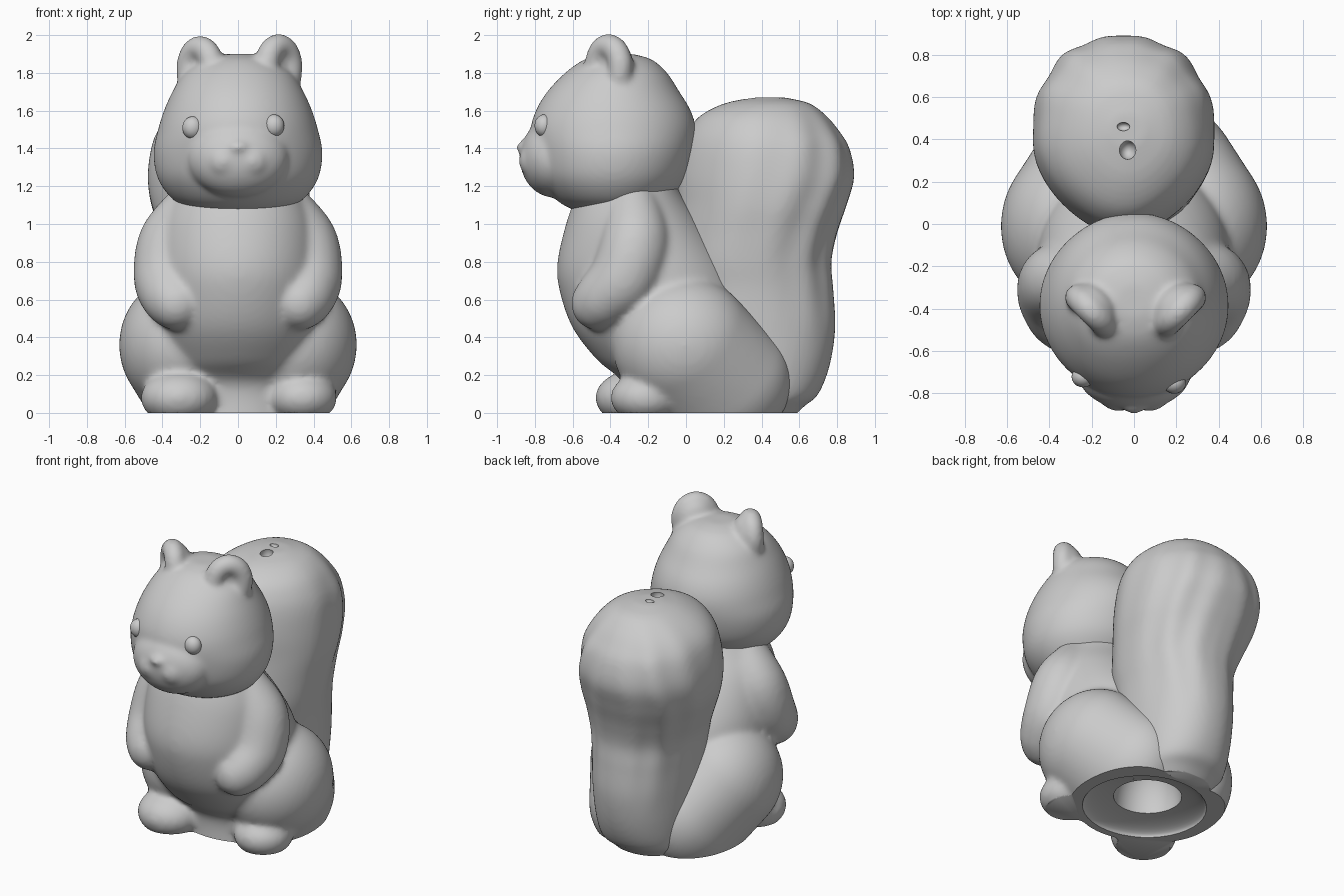
import bpy, bmesh
from math import sin, cos, pi, radians
from mathutils import Matrix

if "Cube" in bpy.data.objects:
    bpy.data.objects.remove(bpy.data.objects["Cube"])


def spline(pts, steps=5):
    """Catmull-Rom interpolation of equal-length tuples."""
    out = []
    for i in range(len(pts) - 1):
        a, b, c, d = (pts[max(i - 1, 0)], pts[i], pts[i + 1], pts[min(i + 2, len(pts) - 1)])
        for s in range(steps):
            t = s / steps
            out.append([0.5 * (2 * q + (r - p) * t + (2 * p - 5 * q + 4 * r - w) * t * t
                               + (3 * q - p - 3 * r + w) * t ** 3)
                        for p, q, r, w in zip(a, b, c, d)])
    return out + [list(pts[-1])]


def loft(bm, rings, power=2.0, wave=None, taper=0.0, n=96):
    """Stack of rounded rings (z, cx, cy, rx, ry); taper narrows the front."""
    loops = []
    for z, cx, cy, rx, ry in spline(rings):
        loop = []
        for k in range(n):
            a = 2 * pi * k / n
            c, s = cos(a), sin(a)
            f = 1 + (wave(a, z) if wave else 0)
            x = abs(c) ** (2 / power) * (1 if c > 0 else -1) * rx * f
            y = abs(s) ** (2 / power) * (1 if s > 0 else -1) * ry * f
            if s < 0:
                x *= 1 - taper * s * s
            loop.append(bm.verts.new((cx + x, cy + y, z)))
        loops.append(loop)
    for lo, hi in zip(loops, loops[1:]):
        for k in range(n):
            j = (k + 1) % n
            bm.faces.new((lo[k], lo[j], hi[j], hi[k]))
    bm.faces.new(loops[0][::-1])
    bm.faces.new(loops[-1])


def ball(bm, pos, rad, turn=0.0, sub=4):
    m = Matrix.Translation(pos) @ Matrix.Rotation(turn, 4, 'Z') @ Matrix.Diagonal((*rad, 1))
    bmesh.ops.create_icosphere(bm, subdivisions=sub, radius=1, matrix=m)


def limb(bm, pts, steps=6):
    """Round tapering limb through (x, y, z, radius) points."""
    for x, y, z, r in spline(pts, steps):
        ball(bm, (x, y, z), (r, r, r), sub=3)


def make(name, bm):
    me = bpy.data.meshes.new(name)
    bm.to_mesh(me)
    bm.free()
    ob = bpy.data.objects.new(name, me)
    bpy.context.collection.objects.link(ob)
    return ob


def shade(ob):
    bpy.ops.object.select_all(action='DESELECT')
    ob.select_set(True)
    bpy.context.view_layer.objects.active = ob
    bpy.ops.object.shade_smooth_by_angle(angle=radians(45))


def fuse(ob, cutters=(), voxel=0.017, smooth=6):
    """Melt overlapping lumps into one skin, carve it and shade it."""
    m = ob.modifiers.new("fuse", 'REMESH')
    m.mode, m.voxel_size = 'VOXEL', voxel
    m = ob.modifiers.new("soften", 'SMOOTH')
    m.factor, m.iterations = 0.5, smooth
    for c in cutters:
        m = ob.modifiers.new("carve", 'BOOLEAN')
        m.operation, m.object, m.solver = 'DIFFERENCE', c, 'EXACT'
    dg = bpy.context.evaluated_depsgraph_get()
    me = bpy.data.meshes.new_from_object(ob.evaluated_get(dg))
    ob.modifiers.clear()
    ob.data = me
    shade(ob)


# Cutters: flat ground, shallow base dish, deep base hole, pits on the tail top
bm = bmesh.new()
bmesh.ops.create_cube(bm, size=2, matrix=Matrix.Translation((0, 0, -1)) @ Matrix.Diagonal((2, 2, 1, 1)))
cuts = [make("ground_cutter", bm)]
for name, pos, rad in (("dish_cutter", (0, 0.1, 0), (0.39, 0.37, 0.07)),
                       ("hole_cutter", (0, 0.13, 0.05), (0.21, 0.21, 0.32)),
                       ("pit_cutter", (-0.03, 0.35, 1.65), (0.04, 0.045, 0.06)),
                       ("small_pit_cutter", (-0.05, 0.46, 1.67), (0.03, 0.02, 0.025))):
    bm = bmesh.new()
    ball(bm, pos, rad)
    cuts.append(make(name, bm))
for c in cuts:
    c.hide_render = True

# Body: torso, arms, haunches and feet
bm = bmesh.new()
loft(bm, [(-0.06, 0, 0.10, 0.42, 0.42), (0.15, 0, 0.05, 0.42, 0.38), (0.28, 0, -0.03, 0.43, 0.44),
          (0.45, 0, -0.12, 0.46, 0.48), (0.65, 0, -0.18, 0.46, 0.49), (0.80, 0, -0.22, 0.45, 0.46),
          (1.00, 0, -0.27, 0.41, 0.365), (1.15, 0, -0.30, 0.34, 0.28), (1.30, 0, -0.30, 0.25, 0.20)])
for s in (-1, 1):
    limb(bm, [(s * 0.25, -0.28, 1.07, 0.15), (s * 0.345, -0.27, 0.90, 0.185), (s * 0.37, -0.325, 0.72, 0.185),
              (s * 0.355, -0.42, 0.62, 0.16), (s * 0.325, -0.465, 0.58, 0.145)])
    for k in range(10):
        t = k / 9
        ball(bm, (s * (0.30 - 0.10 * t), -0.01 + 0.16 * t, 0.36 - 0.19 * t),
             (0.33 - 0.02 * t, 0.38 + 0.03 * t, 0.36))
ball(bm, (-0.31, -0.28, 0.08), (0.205, 0.20, 0.145))
ball(bm, (0.34, -0.21, 0.08), (0.185, 0.19, 0.135))
fuse(make("body", bm), cuts[:3], smooth=14)


# Tail: tall plume, narrow towards the body, with swept fur ridges
def fur(a, z):
    side = a if cos(a) > 0 else pi - a
    if side > pi / 2:
        side -= 2 * pi
    back = max(0.0, min(1.0, sin(a) + 0.35)) * min(1.0, abs(cos(a)) * 2)
    fade = max(0.0, min(1.0, (z - 0.35) * 2, (1.66 - z) * 4))
    return 0.02 * back * fade * sin(11 * side - 6 * max(0.0, z - 0.8) ** 1.5)


bm = bmesh.new()
loft(bm, [(-0.05, 0, 0.37, 0.18, 0.17), (0.03, 0, 0.38, 0.25, 0.24), (0.10, 0, 0.40, 0.28, 0.30),
          (0.25, 0, 0.38, 0.30, 0.38), (0.45, 0, 0.37, 0.31, 0.42), (0.65, 0, 0.36, 0.32, 0.42),
          (0.80, 0, 0.35, 0.34, 0.42), (0.95, -0.02, 0.37, 0.38, 0.43), (1.10, -0.04, 0.40, 0.42, 0.45),
          (1.25, -0.05, 0.42, 0.43, 0.47), (1.40, -0.05, 0.42, 0.41, 0.445), (1.50, -0.05, 0.41, 0.37, 0.395),
          (1.58, -0.04, 0.41, 0.30, 0.325), (1.64, -0.03, 0.43, 0.20, 0.22), (1.67, -0.03, 0.44, 0.08, 0.08)],
     power=2.2, wave=fur, taper=0.28)
fuse(make("tail", bm), cuts, smooth=3)

# Head: pear-shaped skull, soft muzzle, nose and cupped ears
bm = bmesh.new()
loft(bm, [(1.05, 0, -0.38, 0.16, 0.14), (1.09, 0, -0.38, 0.28, 0.25), (1.15, 0, -0.39, 0.365, 0.32),
          (1.25, 0, -0.39, 0.428, 0.39), (1.38, 0, -0.385, 0.447, 0.425), (1.50, 0, -0.385, 0.423, 0.437),
          (1.60, 0, -0.385, 0.392, 0.41), (1.70, 0, -0.385, 0.347, 0.35), (1.80, 0, -0.37, 0.285, 0.27),
          (1.87, 0, -0.36, 0.19, 0.18), (1.90, 0, -0.36, 0.08, 0.08)])
for s, ex, ez in ((-1, 0.20, 1.815), (1, 0.215, 1.825)):
    ball(bm, (s * 0.075, -0.785, 1.335), (0.10, 0.10, 0.10))
    arch = []
    for k in range(7):
        a = pi * (-0.15 + 1.3 * k / 6)
        u = 0.088 * cos(a) * 0.72
        arch.append((s * (ex + u), -0.41 + u, ez + 0.117 * sin(a), 0.066))
    limb(bm, arch, 4)
    ball(bm, (s * (ex - 0.025), -0.38, ez), (0.125, 0.08, 0.15), turn=s * pi / 4)
ball(bm, (0, -0.70, 1.35), (0.27, 0.18, 0.21))
ball(bm, (0, -0.85, 1.405), (0.06, 0.048, 0.04))
fuse(make("head", bm), voxel=0.014, smooth=14)

# Eyes: small domed beads
for name, pos in (("eye_left", (-0.24, -0.722, 1.51)), ("eye_right", (0.19, -0.752, 1.52))):
    bm = bmesh.new()
    ball(bm, pos, (0.055, 0.05, 0.06), sub=3)
    shade(make(name, bm))

# Cutters are baked in, so clear them away
for c in cuts:
    bpy.data.objects.remove(c, do_unlink=True)
